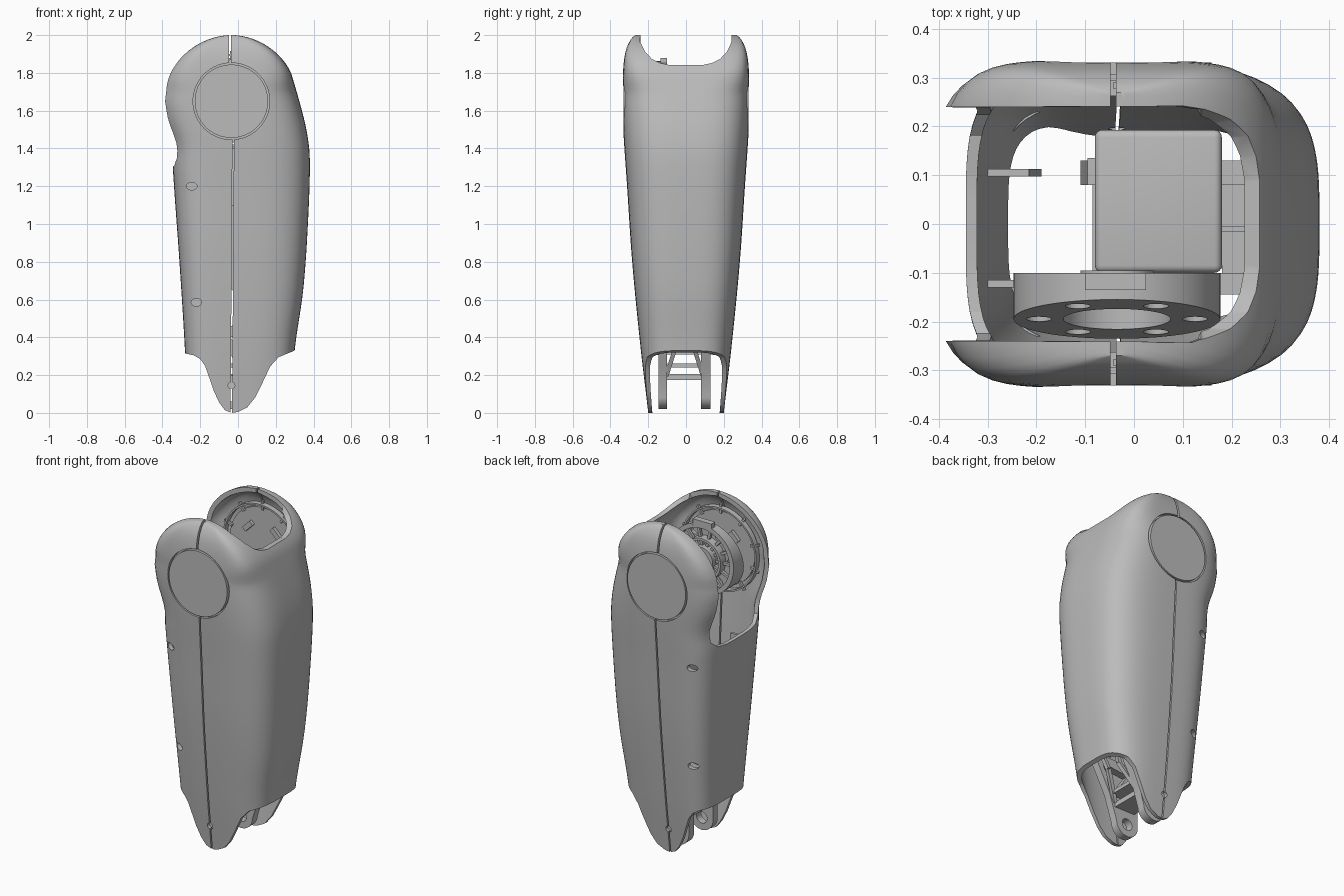
import bpy, bmesh, math
from mathutils import Vector

if "Cube" in bpy.data.objects:
    bpy.data.objects.remove(bpy.data.objects["Cube"])

grey = bpy.data.materials.new("plain_grey")
grey.use_nodes = True
grey.diffuse_color = (0.5, 0.5, 0.5, 1)
grey.node_tree.nodes["Principled BSDF"].inputs["Base Color"].default_value = (0.5, 0.5, 0.5, 1)

CX, CZ, HEAD = -0.035, 1.65, 0.35   # hip axis and head radius


def finish(name, bm):
    bmesh.ops.recalc_face_normals(bm, faces=bm.faces)
    mesh = bpy.data.meshes.new(name)
    bm.to_mesh(mesh)
    bm.free()
    mesh.materials.append(grey)
    ob = bpy.data.objects.new(name, mesh)
    bpy.context.collection.objects.link(ob)
    return ob


def bridge(name, rings, closed=False):
    """Skin a list of point rings, capped or joined end to end."""
    bm = bmesh.new()
    vs = [[bm.verts.new(p) for p in ring] for ring in rings]
    n = len(vs[0])
    pairs = list(zip(vs, vs[1:])) + ([(vs[-1], vs[0])] if closed else [])
    for a, b in pairs:
        for i in range(n):
            j = (i + 1) % n
            bm.faces.new((a[i], a[j], b[j], b[i]))
    if not closed:
        bm.faces.new(vs[0])
        bm.faces.new(vs[-1])
    return finish(name, bm)


def prism(name, pts, a, b):
    """Extrude an x,z profile along y."""
    return bridge(name, [[(x, y, z) for x, z in pts] for y in (a, b)])


def box(name, x, y, z):
    return prism(name, [(x[0], z[0]), (x[1], z[0]), (x[1], z[1]), (x[0], z[1])], *y)


def circle(x, z, r, n=64, sx=1):
    return [(x + sx * r * math.cos(math.tau * i / n), z + r * math.sin(math.tau * i / n)) for i in range(n)]


def ring(name, r_out, r_in, y0, y1, slant=0):
    """Annulus around the hip axis; slant tilts its front face."""
    rims = [(r_out, y0, slant), (r_out, y1, 0), (r_in, y1, 0), (r_in, y0, slant)]
    return bridge(name, [[(x, y + k * (z - CZ), z) for x, z in circle(CX, CZ, r)] for r, y, k in rims], closed=True)


def bar(name, p, q, size):
    """Square strut between two points."""
    p, q = Vector(p), Vector(q)
    d = (q - p).normalized()
    u = d.cross(Vector((1, 0, 0) if abs(d.x) < 0.9 else (0, 1, 0))).normalized()
    v = d.cross(u)
    h = size / 2
    return bridge(name, [[c + u * i * h + v * j * h for i, j in ((1, 1), (-1, 1), (-1, -1), (1, -1))] for c in (p, q)])


def cut(ob, cutters):
    """Subtract cutters one by one, undoing any cut that destroys the part."""
    bpy.context.view_layer.objects.active = ob
    for c in cutters:
        before = ob.data.copy()
        m = ob.modifiers.new("cut", "BOOLEAN")
        m.operation, m.solver, m.object = "DIFFERENCE", "EXACT", c
        bpy.ops.object.modifier_apply(modifier=m.name)
        if len(ob.data.vertices) < len(before.vertices) / 2:
            ob.data = before
        bpy.data.objects.remove(c)


def curve(keys, z):
    """Smooth interpolation through (z, value) keys."""
    k = max(0, min(len(keys) - 2, sum(1 for q in keys if q[0] <= z) - 1))

    def slope(i):
        a, b = keys[max(i - 1, 0)], keys[min(i + 1, len(keys) - 1)]
        return (b[1] - a[1]) / (b[0] - a[0])
    (z0, v0), (z1, v1) = keys[k], keys[k + 1]
    h = z1 - z0
    t = (z - z0) / h
    s = t * t * (3 - 2 * t)
    return v0 + (v1 - v0) * s + h * t * (1 - t) * (slope(k) * (1 - t) - slope(k + 1) * t)


DEPTH = [(-.25, .175), (0, .2), (.35, .241), (.8, .285), (1.2, .312), (1.5, .332),
         (1.7, .337), (1.85, .33), (1.93, .315), (1.98, .29), (2, .27)]
RIGHT = [(-.25, .29), (.33, .335), (.65, .38), (1, .405), (1.35, .415), (1.5, .397), (1.66, .357), (1.8, .316)]
LEFT = [(-.25, .225), (.31, .245), (.8, .275), (1.3, .31), (1.38, .308), (1.45, .323), (1.55, .36), (1.65, .378)]


def section(z, wall, count=96):
    """Rounded cross-section of the leg at height z, shrunk by the wall."""
    head = HEAD * math.sqrt(max(0, 1 - ((z - CZ) / HEAD) ** 2))
    right = curve(RIGHT, z) if z < 1.8 else head
    left = curve(LEFT, z) if z < CZ else head * (1 + .08 * (2 - z) / HEAD)
    right, left = max(.02, right - wall), max(.02, left - wall)
    depth = curve(DEPTH, z) - wall
    zz = CZ + (z - CZ) * (HEAD - wall) / HEAD if z > CZ else z
    top = max(0, min(1, (z - 1.7) / .3))
    pts = []
    for i in range(count):
        c, s = math.cos(math.tau * i / count), math.sin(math.tau * i / count)
        n = 3.5 if c > 0 else 4
        n += (9 - n) * top
        r = (abs(c) ** n + abs(s) ** n) ** (-1 / n)
        pts.append((CX + r * c * (right if c > 0 else left), depth * r * s, zz))
    return pts


def loft(name, wall, bottom):
    zs = [bottom + (CZ - bottom) * i / 40 for i in range(40)]
    zs += [CZ + HEAD * math.sin(math.pi / 2 * i / 18) for i in range(19)]
    return bridge(name, [section(z, wall) for z in zs])


def mirrored(half, x):
    """Symmetric y,z profile placed at x."""
    return [(x, y, z) for y, z in half] + [(x, -y, z) for y, z in reversed(half)]


# Hollow outer shell with its openings
shell = loft("leg_shell", 0, -.1)
ankle = [(-.6, -.2), (-.6, .32), (-.28, .315), (-.235, .305), (-.2, .285), (-.175, .25), (-.15, .18),
         (-.13, .12), (-.1, .055), (-.07, .015), (-.035, 0), (0, .005), (.05, .03), (.09, .08),
         (.13, .16), (.17, .245), (.215, .295), (.3, .33), (.6, .34), (.6, -.2)]
saddle = [(.246, 2.2), (.243, 2.03), (.236, 1.95), (.215, 1.91), (.18, 1.873), (.14, 1.853), (.09, 1.842)]
hatch = [(.241, 2.2), (.24, 1.8), (.239, 1.42), (.225, 1.35), (.18, 1.31), (.1, 1.3), (.05, 1.299)]
cut(shell, [
    loft("hollow_cutter", .022, -.2),
    prism("ankle_cutter", ankle, -.5, .5),
    bridge("opening_cutter", [mirrored(hatch, -.6), mirrored(hatch, -.013), mirrored(saddle, .137), mirrored(saddle, .6)]),
    prism("cap_cutter", circle(CX, CZ, .203), -.5, .5),
    box("upper_seam_cutter", (-.048, -.037), (-.5, .5), (1.8, 2.1)),
    prism("lower_seam_cutter", [(-.04, -.1), (-.032, -.1), (-.021, 1.5), (-.029, 1.5)], -.5, .5),
    prism("upper_screw_cutter", circle(-.245, 1.2, .02, 24, 1.4), -.5, .5),
    prism("lower_screw_cutter", circle(-.22, .585, .02, 24, 1.4), -.5, .5),
    prism("eyelet_cutter", circle(CX, .145, .018, 24), -.5, .5),
])

# Hip caps, with backing flanges and ribs inside both cheeks
for side, s in (("front", -1), ("back", 1)):
    prism(side + "_hip_cap", circle(CX, CZ, .194), s * .305, s * .331)
    prism(side + "_cap_flange", circle(CX, CZ, .22), s * .29, s * .308)
    ring(side + "_cheek_rib", .25, .24, s * .262, s * .295)
    for i in range(10):
        a = math.tau * (i + .5) / 10
        d = Vector((math.cos(a), 0, math.sin(a)))
        o = Vector((CX, s * .284, CZ))
        bar(f"{side}_radial_rib_{i}", o + d * .21, o + d * .265, .014)
    for i in range(4):
        a = math.tau * (i + .5) / 4
        d = Vector((math.cos(a), 0, math.sin(a)))
        o = Vector((CX, s * .284, CZ))
        t = Vector((-d.z, 0, d.x)) * .035
        bar(f"{side}_flange_tab_{i}", o + d * .13 - t, o + d * .13 + t, .03)

# Hip motor: drilled plate with a tilted front, rim, hub and spokes
plate = ring("motor_plate", .212, .11, -.195, -.15, .19)
cut(plate, [prism("bolt_cutter", circle(CX + .16 * math.cos(a), CZ + .16 * math.sin(a), .026, 20), -.3, -.1)
            for a in (math.tau * i / 6 for i in range(6))])
ring("motor_rim", .212, .185, -.155, -.1)
ring("motor_inner_rim", .125, .11, -.155, -.1)
prism("motor_hub", circle(CX, CZ, .075), -.165, -.095)
prism("motor_web", circle(CX, CZ, .112), -.16, -.145)
for i in range(14):
    a = math.tau * i / 14
    d = Vector((math.cos(a), 0, math.sin(a)))
    o = Vector((CX, -.13, CZ))
    bar(f"motor_spoke_{i}", o + d * .07, o + d * .19, .016)
box("motor_tab", (-.1, .025), (-.135, -.1), (1.84, 1.88))

# Knee drive block inside the leg
block = box("drive_block", (-.08, .18), (-.1, .193), (.75, 1.42))
bev = block.modifiers.new("round", "BEVEL")
bev.width, bev.segments = .015, 4
bpy.context.view_layer.objects.active = block
bpy.ops.object.modifier_apply(modifier=bev.name)
box("block_connector", (-.095, -.075), (.08, .135), (1.2, 1.35))

# Inner truss: two windowed plates ending in knee lugs
lug = [(CX + .075 * math.cos(a), .095 + .075 * math.sin(a)) for a in (math.pi * (1 + i / 16) for i in range(17))]
outline = lug + [(.09, .25), (.21, .48), (.255, .75), (.255, 1.1), (-.08, 1.1), (-.08, .55), (-.11, .25)]
windows = [[(-.08, .2), (.03, .2), (-.06, .34)], [(.06, .25), (.14, .42), (-.04, .4)],
           [(-.06, .46), (.16, .47), (-.06, .68)], [(.19, .52), (.225, .72), (0, .7)]]
for side, y0, y1 in (("front", -.145, -.1), ("back", .08, .13)):
    truss = prism(side + "_truss_plate", outline, y0, y1)
    holes = [prism("window_cutter", w, -.3, .3) for w in windows]
    cut(truss, holes + [prism("pin_cutter", circle(CX, .095, .035, 32), -.3, .3)])

    # Upright rib on the shell wall behind the screw holes
    mid = (y0 + y1) / 2
    prism(side + "_wall_rib", [(-.3, 1.25), (-.215, 1.25), (-.19, .45), (-.25, .45)], mid - .008, mid + .008)

# Cross members between the plates
box("lug_crossbar", (-.085, .05), (-.11, .09), (.175, .205))
box("upper_crossbar", (-.05, .08), (-.11, .09), (.24, .262))
for s in (-1, 1):
    bar("lower_diagonal", (.05, s * .095 - .007, .2), (.14, s * .045 - .007, .36), .022)
    bar("upper_diagonal", (.14, s * .045 - .007, .36), (.23, s * .095 - .007, .62), .022)
box("back_web", (.18, .255), (-.13, .11), (.62, .66))
box("web_rib", (.18, .255), (-.016, -.004), (.5, 1.1))

# Smooth rounded faces, keep edges crisp
bpy.ops.object.select_all(action="DESELECT")
for ob in bpy.context.collection.objects:
    if ob.type == "MESH" and grey.name in ob.data.materials:
        ob.select_set(True)
        bpy.context.view_layer.objects.active = ob
bpy.ops.object.shade_smooth_by_angle(angle=math.radians(32))
